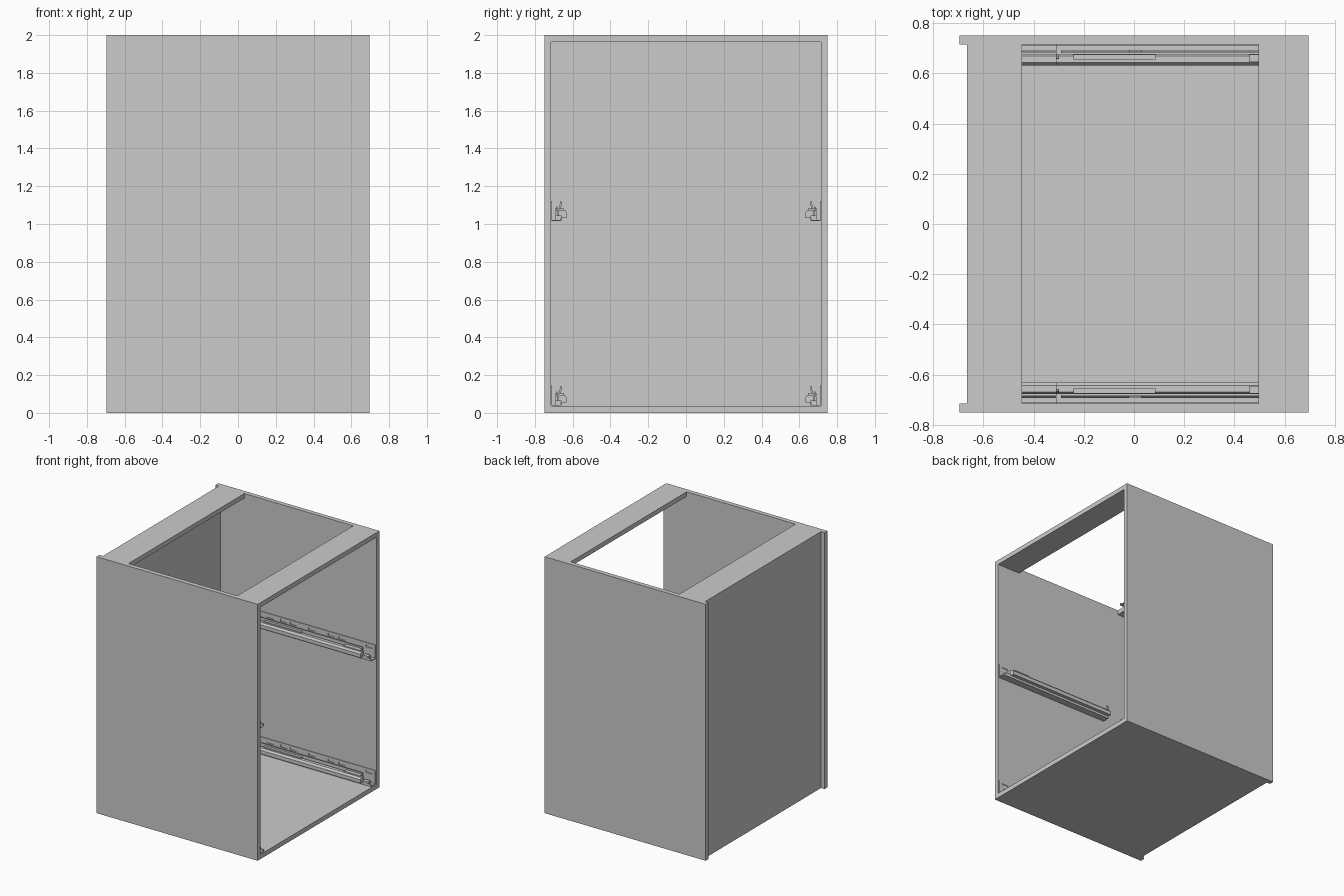
import bpy, bmesh

if "Cube" in bpy.data.objects:
    bpy.data.objects.remove(bpy.data.objects["Cube"])

T = 0.036            # panel thickness
XB, XF = -0.695, 0.695
W = 0.75             # half width
WALL = W - T         # inner wall position


def finish(name, bm):
    bmesh.ops.recalc_face_normals(bm, faces=bm.faces[:])
    me = bpy.data.meshes.new(name)
    bm.to_mesh(me)
    bm.free()
    ob = bpy.data.objects.new(name, me)
    bpy.context.collection.objects.link(ob)
    return ob


def add_box(bm, x0, x1, y0, y1, z0, z1):
    vs = bmesh.ops.create_cube(bm, size=1)["verts"]
    for v in vs:
        v.co.x = x0 if v.co.x < 0 else x1
        v.co.y = y0 if v.co.y < 0 else y1
        v.co.z = z0 if v.co.z < 0 else z1


def box(name, *dims):
    bm = bmesh.new()
    add_box(bm, *dims)
    return finish(name, bm)


def extrude(name, profile, x0, x1, z):
    """Extrude a closed (y, z) profile along x."""
    bm = bmesh.new()
    f = bm.faces.new([bm.verts.new((x0, y, z + h)) for y, h in profile])
    ext = bmesh.ops.extrude_face_region(bm, geom=[f])["geom"]
    bmesh.ops.translate(bm, vec=(x1 - x0, 0, 0),
                        verts=[g for g in ext if isinstance(g, bmesh.types.BMVert)])
    return finish(name, bm)


def mirror_y(ob):
    m = ob.modifiers.new("mirror", 'MIRROR')
    m.use_axis = (False, True, False)
    m.use_mirror_merge = False


# Carcass
mirror_y(box("side_panel", XB, XF, WALL, W, 0, 2))
box("bottom_panel", -0.665, XF, -WALL, WALL, 0, T)
box("back_panel", -0.665, -0.649, -WALL, WALL, T, 2 - T)
box("top_rail_back", -0.665, -0.445, -WALL, WALL, 2 - T, 2)
box("top_rail_front", 0.495, XF, -WALL, WALL, 2 - T, 2)

BRACKET = [(0.714, 0), (0.714, 0.108), (0.709, 0.108), (0.709, 0.006),
           (0.664, 0.006), (0.664, 0.018), (0.659, 0.018), (0.659, 0)]
MIDDLE = [(0.692, 0.014), (0.692, 0.045), (0.686, 0.052), (0.686, 0.078),
          (0.680, 0.078), (0.680, 0.014)]
RUNNER = [(0.632, 0.018), (0.632, 0.046), (0.643, 0.06), (0.668, 0.06),
          (0.677, 0.048), (0.677, 0.018)]
HOOK = [(0.661, 0.058), (0.661, 0.078), (0.656, 0.095), (0.659, 0.106),
        (0.665, 0.106), (0.668, 0.09), (0.670, 0.078), (0.670, 0.058)]


def slide(label, z, x_back):
    """Pair of drawer slides at height z, ending at x_back."""
    x_front = 0.687
    # Wall bracket with screw slots
    br = extrude(label + "_slide_bracket", BRACKET, x_back, x_front, z)
    bm = bmesh.new()
    for x in (0.635, 0.40, 0.31, 0.14, -0.02, -0.10, -0.22):
        add_box(bm, x - 0.028, x + 0.028, 0.70, 0.7139, z + 0.074, z + 0.092)
    cut = finish(label + "_slot_cutter", bm)
    cut.hide_render = True
    cut.hide_viewport = True
    b = br.modifiers.new("slots", 'BOOLEAN')
    b.operation = 'DIFFERENCE'
    b.solver = 'EXACT'
    b.object = cut
    mirror_y(br)
    # Moving members
    mirror_y(extrude(label + "_slide_middle", MIDDLE, x_back + 0.02, 0.60, z))
    mirror_y(extrude(label + "_slide_runner", RUNNER, x_back, 0.615, z))
    # Rear hook, cover strip, damper nub and front catch
    mirror_y(extrude(label + "_slide_hook", HOOK, x_back, x_back + 0.012, z))
    bm = bmesh.new()
    add_box(bm, -0.24, 0.085, 0.655, 0.675, z + 0.058, z + 0.068)
    add_box(bm, -0.02, 0.03, 0.684, 0.692, z + 0.05, z + 0.07)
    add_box(bm, 0.46, 0.60, 0.645, 0.675, z + 0.055, z + 0.068)
    add_box(bm, 0.615, 0.66, 0.66, 0.69, z + 0.006, z + 0.03)
    mirror_y(finish(label + "_slide_fittings", bm))


slide("lower", T, -0.51)
slide("upper", 1.015, -0.31)
